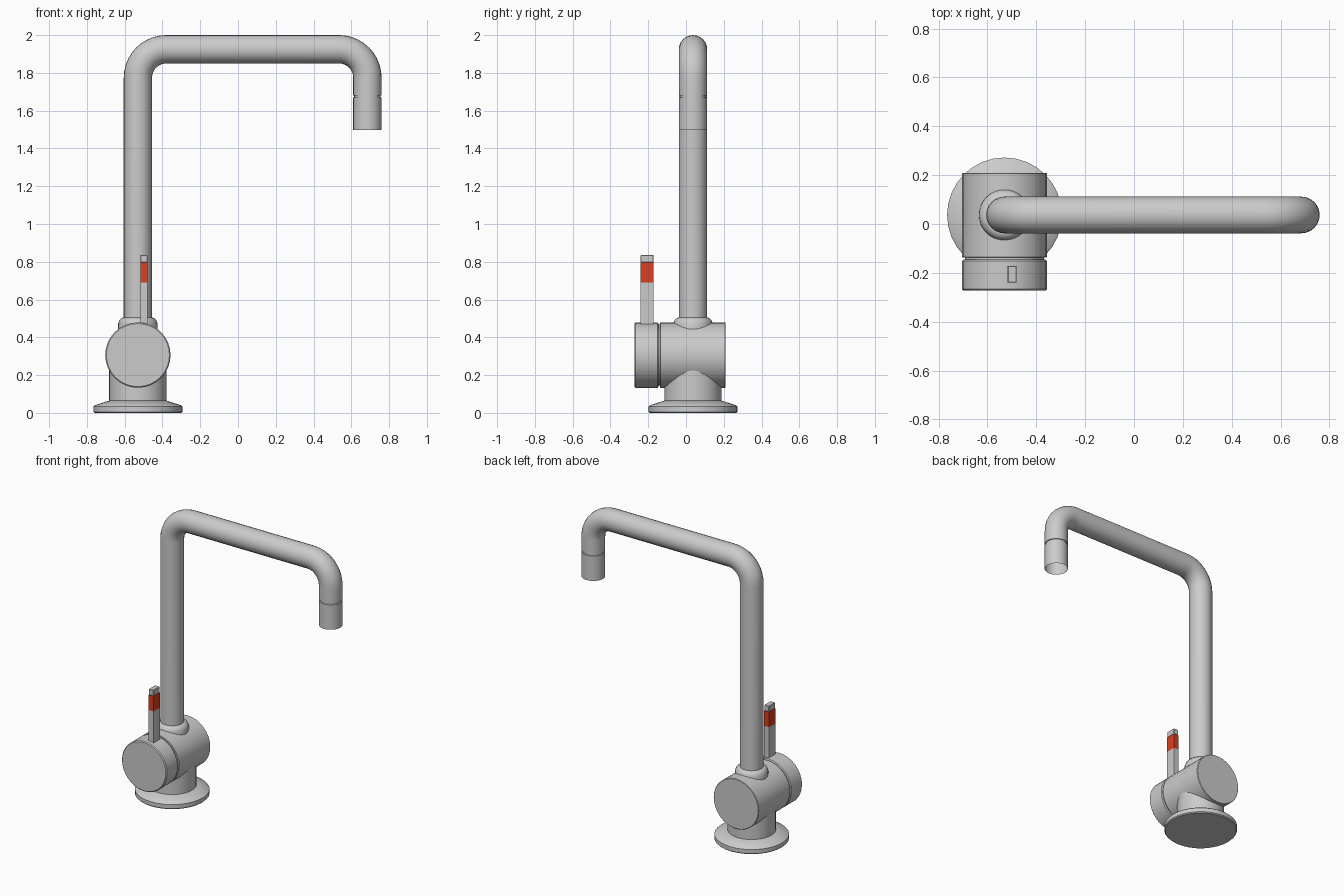
import bpy, bmesh, math
from mathutils import Matrix, Vector

if "Cube" in bpy.data.objects:
    bpy.data.objects.remove(bpy.data.objects["Cube"])

CX, CY = -0.53, 0.037      # axis of the upright pipe
BODY_Z = 0.306             # height of the horizontal body axis
PIPE_R = 0.075


def finish(name, bm, smooth=True):
    bmesh.ops.recalc_face_normals(bm, faces=bm.faces)
    me = bpy.data.meshes.new(name)
    bm.to_mesh(me)
    bm.free()
    ob = bpy.data.objects.new(name, me)
    bpy.context.collection.objects.link(ob)
    if smooth:
        bpy.ops.object.select_all(action='DESELECT')
        ob.select_set(True)
        bpy.context.view_layer.objects.active = ob
        bpy.ops.object.shade_smooth_by_angle(angle=math.radians(32))
    return ob


def skin(bm, rings):
    for a, b in zip(rings, rings[1:]):
        n = len(a)
        for i in range(n):
            j = (i + 1) % n
            bm.faces.new((a[i], a[j], b[j], b[i]))


def lathe(name, profile, matrix, sides=32, caps=True):
    """Turn (radius, height) pairs around local z."""
    bm = bmesh.new()
    rings = [[bm.verts.new(matrix @ Vector((r * math.cos(t), r * math.sin(t), h)))
              for t in (2 * math.pi * i / sides for i in range(sides))]
             for r, h in profile]
    skin(bm, rings)
    if caps:
        bm.faces.new(rings[0])
        bm.faces.new(rings[-1])
    return finish(name, bm)


def box(name, lo, hi, bevel=0.0):
    bm = bmesh.new()
    lo, hi = Vector(lo), Vector(hi)
    bmesh.ops.create_cube(bm, size=1, matrix=Matrix.Translation((lo + hi) / 2)
                          @ Matrix.Diagonal((*(hi - lo), 1)))
    if bevel:
        bmesh.ops.bevel(bm, geom=bm.edges[:], offset=bevel, segments=1, affect='EDGES')
    return finish(name, bm, smooth=False)


upright = Matrix.Translation((CX, CY, 0))
# local z runs along world +y
sideways = Matrix.Translation((CX, 0, BODY_Z)) @ Matrix.Rotation(-math.pi / 2, 4, 'X')

# base flange with sloped top, and riser
lathe("base_flange", [(0.229, 0), (0.235, 0.006), (0.235, 0.034), (0.229, 0.040),
                      (0.152, 0.065)], upright)
lathe("riser", [(0.152, 0.05), (0.152, 0.24)], upright)

# horizontal body, handle hub and the spindle in the gap between them
R = 0.173
lathe("valve_body", [(R - 0.003, -0.138), (R, -0.135), (R, 0.206), (R - 0.003, 0.209)], sideways)
lathe("valve_spindle", [(R - 0.012, -0.16), (R - 0.012, -0.12)], sideways)
lathe("handle_hub", [(R - 0.006, -0.273), (R, -0.267), (R, -0.152), (R - 0.006, -0.146)], sideways)

# flared collar where the pipe meets the body
lathe("pipe_collar", [(0.105, 0.43), (0.104, 0.475), (0.097, 0.492), (0.086, 0.502),
                      (0.074, 0.506)], upright)

# spout pipe: up, across and down with two rounded bends
BEND, STEPS, END_X = 0.15, 10, 0.685
path = [(CX, 0.42, 0.0)]                       # x, z, turn angle
for bx, start in ((CX + BEND, 0.0), (END_X - BEND, math.pi / 2)):
    for i in range(STEPS + 1):
        a = start + i / STEPS * math.pi / 2
        path.append((bx - BEND * math.cos(a), 1.775 + BEND * math.sin(a), a))
path.append((END_X, 1.68, math.pi))
bm = bmesh.new()
rings = []
for x, z, a in path:
    ring = []
    for i in range(24):
        t = 2 * math.pi * i / 24
        u = PIPE_R * math.cos(t)
        ring.append(bm.verts.new((x - u * math.cos(a), CY + PIPE_R * math.sin(t),
                                  z + u * math.sin(a))))
    rings.append(ring)
skin(bm, rings)
finish("spout_pipe", bm)

# outlet sleeve with groove above it, open at the bottom
lathe("spout_outlet", [(PIPE_R, 1.497), (PIPE_R, 1.669), (0.070, 1.671), (0.070, 1.679),
                       (PIPE_R, 1.680)],
      Matrix.Translation((END_X, CY, 0)), sides=24, caps=False)

# lever with a red band
X0, X1, Y0, Y1 = -0.517, -0.480, -0.240, -0.171
box("lever_stem", (X0, Y0, 0.44), (X1, Y1, 0.69))
band = box("lever_band", (X0, Y0, 0.69), (X1, Y1, 0.795))
box("lever_tip", (X0, Y0, 0.795), (X1, Y1, 0.836), bevel=0.003)
red = bpy.data.materials.new("red_band")
red.diffuse_color = (0.7, 0.05, 0.015, 1)
red.use_nodes = True
red.node_tree.nodes["Principled BSDF"].inputs["Base Color"].default_value = red.diffuse_color
band.data.materials.append(red)
